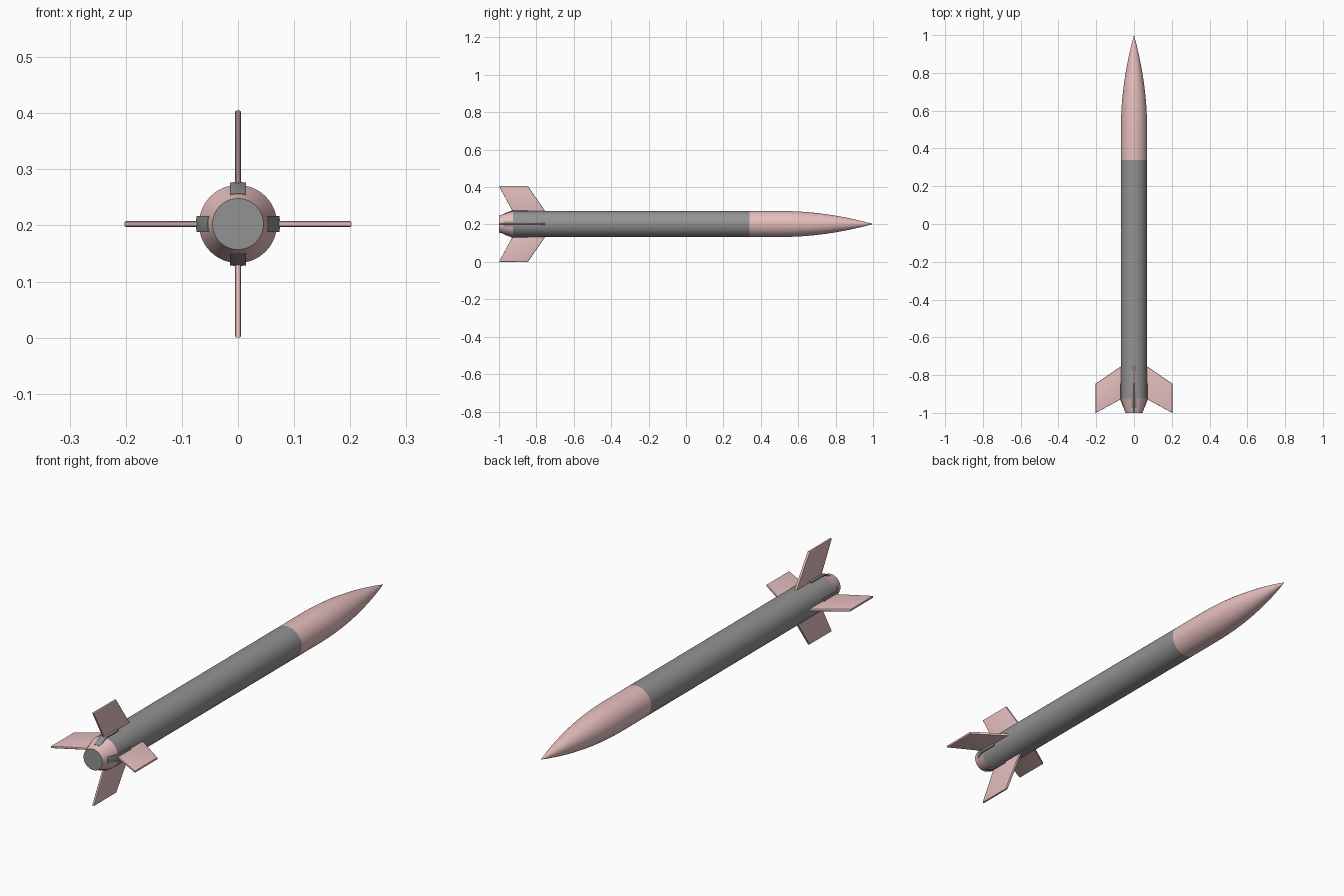
import bpy, bmesh, math
from mathutils import Matrix, Vector

if "Cube" in bpy.data.objects:
    bpy.data.objects.remove(bpy.data.objects["Cube"])

CZ = 0.2025      # height of the rocket axis
R = 0.0695       # body radius
SEG = 64

def material(name, c):
    m = bpy.data.materials.new(name)
    m.diffuse_color = (*c, 1)
    m.use_nodes = True
    m.node_tree.nodes["Principled BSDF"].inputs["Base Color"].default_value = m.diffuse_color
    return m

PINK = material("pink_paint", (0.80, 0.52, 0.52))
DARK = material("dark_grey", (0.29, 0.29, 0.29))

def finish(bm, name, mat, smooth=True):
    bmesh.ops.recalc_face_normals(bm, faces=bm.faces)
    me = bpy.data.meshes.new(name)
    bm.to_mesh(me)
    bm.free()
    ob = bpy.data.objects.new(name, me)
    bpy.context.collection.objects.link(ob)
    me.materials.append(mat)
    ob.location.z = CZ
    if smooth:
        bpy.ops.object.select_all(action='DESELECT')
        ob.select_set(True)
        bpy.context.view_layer.objects.active = ob
        bpy.ops.object.shade_smooth_by_angle(angle=math.radians(30))
    return ob

def lathe(name, profile, mat):
    """Revolve (y, radius) points around the y axis."""
    bm = bmesh.new()
    vs = [bm.verts.new((r, y, 0)) for y, r in profile]
    es = [bm.edges.new(p) for p in zip(vs, vs[1:])]
    bmesh.ops.spin(bm, geom=vs + es, cent=(0, 0, 0), axis=(0, 1, 0),
                   angle=math.tau, steps=SEG, use_duplicate=False)
    bmesh.ops.remove_doubles(bm, verts=bm.verts, dist=1e-5)
    return finish(bm, name, mat)

# Body tube, ogive nose, tapered tail and end cap
lathe("body_tube", [(-0.925, R), (0.34, R)], DARK)
ogive = [(0.5 + 0.5 * i / 16, R * (1 - (i / 16) ** 2)) for i in range(17)]
lathe("nose_cone", [(0.34, R)] + ogive, PINK)
lathe("tail_cone", [(-1.0, 0.0455), (-0.925, R)], PINK)
lathe("tail_cap", [(-1.0, 0.0), (-1.0, 0.0455)], DARK)

# Four fins, each with a bracket hugging the tube
FIN = [(-0.75, 0.064), (-0.845, 0.2025), (-1.0, 0.2025), (-0.925, 0.064)]
BRACKET = [(-0.845, 0.060), (-0.845, 0.075), (-0.925, 0.075),
           (-0.975, 0.0545), (-0.975, 0.045), (-0.925, 0.060)]

def fin(name, turn):
    bm = bmesh.new()
    t = 0.0052
    face = bm.faces.new([bm.verts.new((-t, y, r)) for y, r in FIN])
    ext = bmesh.ops.extrude_face_region(bm, geom=[face])
    bmesh.ops.translate(bm, vec=(2 * t, 0, 0),
                        verts=[g for g in ext["geom"] if isinstance(g, bmesh.types.BMVert)])
    rim = [e for e in bm.edges
           if abs(e.verts[0].co.x - e.verts[1].co.x) < 1e-6]
    bmesh.ops.bevel(bm, geom=rim, offset=0.003, segments=3, profile=0.5, affect='EDGES')
    bm.transform(turn)
    finish(bm, name, PINK)

def bracket(name, turn):
    bm = bmesh.new()
    n, w = 6, 0.0145
    rows = []
    for i in range(n + 1):
        x = w * (2 * i / n - 1)
        rows.append([bm.verts.new((x, y, math.sqrt(r * r - x * x))) for y, r in BRACKET])
    k = len(BRACKET)
    for a, b in zip(rows, rows[1:]):
        for j in range(k):
            bm.faces.new((a[j], a[(j + 1) % k], b[(j + 1) % k], b[j]))
    bm.faces.new(rows[0])
    bm.faces.new(rows[-1])
    bm.transform(turn)
    finish(bm, name, DARK)

for i, side in enumerate(("top", "right", "bottom", "left")):
    turn = Matrix.Rotation(i * math.pi / 2, 4, 'Y')
    fin("fin_" + side, turn)
    bracket("fin_bracket_" + side, turn)
